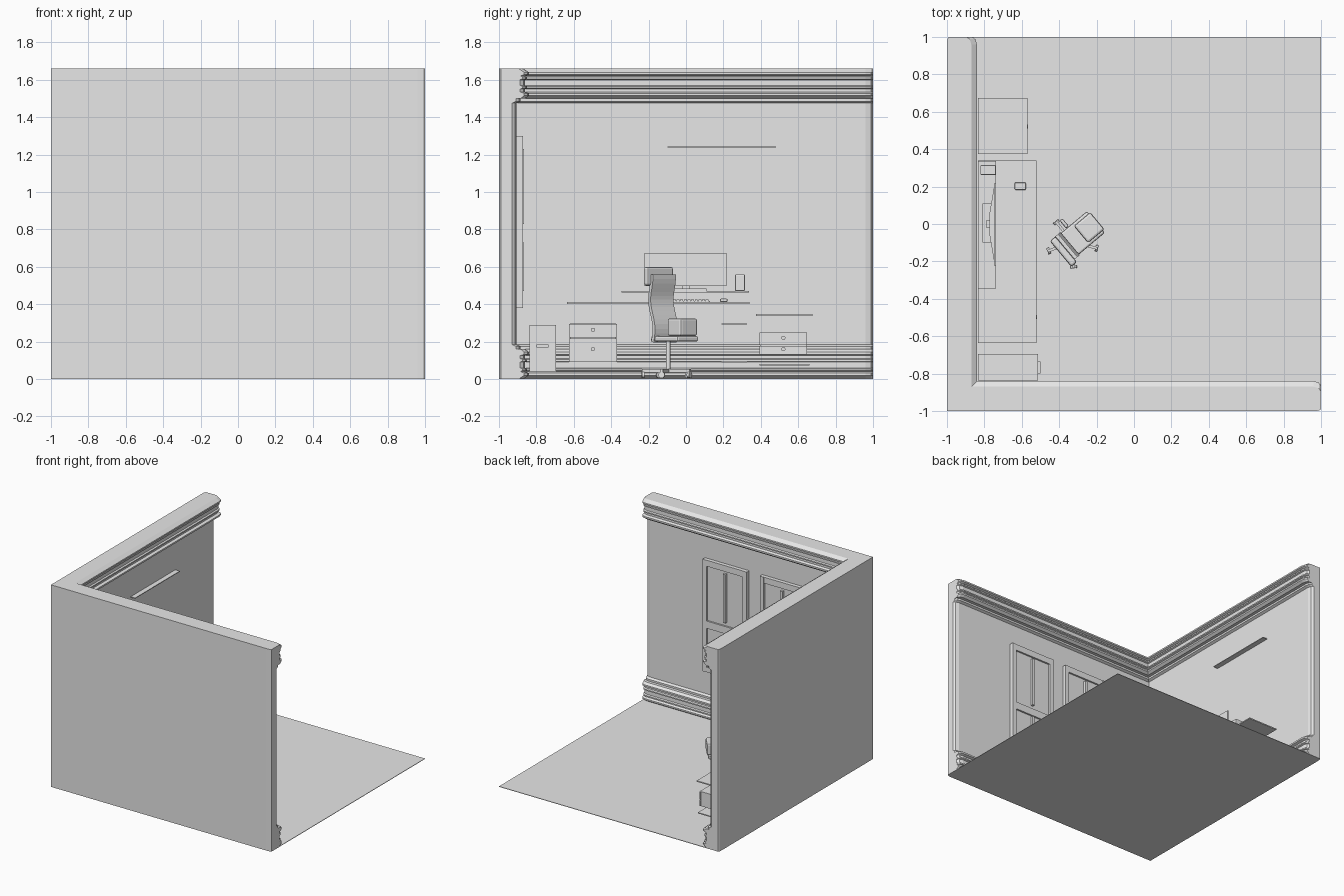
import bpy, bmesh, math
from mathutils import Matrix, Vector

cube = bpy.data.objects.get("Cube")
if cube:
    bpy.data.objects.remove(cube, do_unlink=True)

grey = bpy.data.materials.new("plain grey")
grey.use_nodes = True
grey.diffuse_color = (0.8, 0.8, 0.8, 1)
grey.node_tree.nodes["Principled BSDF"].inputs["Base Color"].default_value = (0.8, 0.8, 0.8, 1)


def finish(name, bm, matrix=None):
    bmesh.ops.recalc_face_normals(bm, faces=bm.faces)
    mesh = bpy.data.meshes.new(name)
    bm.to_mesh(mesh)
    bm.free()
    mesh.materials.append(grey)
    obj = bpy.data.objects.new(name, mesh)
    bpy.context.collection.objects.link(obj)
    if matrix:
        obj.matrix_world = matrix
    return obj


def add_box(bm, x, y, z):
    """Box from three (low, high) ranges."""
    size = Matrix.Diagonal((x[1] - x[0], y[1] - y[0], z[1] - z[0], 1))
    centre = Matrix.Translation((sum(x) / 2, sum(y) / 2, sum(z) / 2))
    bmesh.ops.create_cube(bm, size=1, matrix=centre @ size)


def box(name, x, y, z, matrix=None, bevel=0):
    bm = bmesh.new()
    add_box(bm, x, y, z)
    obj = finish(name, bm, matrix)
    if bevel:
        mod = obj.modifiers.new("soft edges", "BEVEL")
        mod.width, mod.segments = bevel, 2
    return obj


def cylinder(name, centre, radius, depth, axis="Z", top=None, sides=16, matrix=None):
    bm = bmesh.new()
    turn = Matrix.Rotation(math.pi / 2, 4, "Y") if axis == "X" else Matrix()
    bmesh.ops.create_cone(bm, cap_ends=True, segments=sides, radius1=radius,
                          radius2=radius if top is None else top, depth=depth,
                          matrix=Matrix.Translation(centre) @ turn)
    return finish(name, bm, matrix)


# Floor
HEIGHT = 1.66
box("floor", (-0.92, 1), (-0.92, 1), (0, 0.004))

# Two walls swept as one L, with the same moulding at top and bottom
crown = [(0.095, 1.475), (0.115, 1.485), (0.115, 1.5), (0.14, 1.5), (0.16, 1.515),
         (0.16, 1.528), (0.138, 1.535), (0.138, 1.55), (0.15, 1.555), (0.15, 1.565),
         (0.138, 1.57), (0.138, 1.6), (0.15, 1.605), (0.15, 1.615), (0.14, 1.62),
         (0.16, 1.628), (0.16, 1.64), (0.13, HEIGHT)]
base = [(d, HEIGHT - z) for d, z in reversed(crown)]
profile = [(0, 0)] + base + crown + [(0, HEIGHT)]


def section(bm, end, inset, outer, along_y):
    ring = []
    for d, z in profile:
        across = -1 + (d - inset if d else outer)
        pos = -1 + d if end is None else end
        ring.append(bm.verts.new((across, pos, z) if along_y else (pos, across, z)))
    return ring


bm = bmesh.new()
ends = [(1, 0.025, 0.01), (0.988, 0.008, 0.002), (0.96, 0, 0)]
rings = [section(bm, *e, True) for e in ends]
rings.append(section(bm, None, 0, 0, True))
rings += [section(bm, *e, False) for e in reversed(ends)]
count = len(profile)
for a, b in zip(rings, rings[1:]):
    for i in range(count):
        j = (i + 1) % count
        bm.faces.new((a[i], a[j], b[j], b[i]))
bm.faces.new(rings[0])
bm.faces.new(rings[-1])
finish("walls", bm)

# Windows on the inside of the front wall
for side, cx in (("left", 0.26), ("right", -0.26)):
    bm = bmesh.new()
    for s in (-1, 1):
        jamb = sorted((cx + s * 0.2, cx + s * 0.165))
        add_box(bm, jamb, (-0.91, -0.872), (0.38, 1.3))
    for z in ((0.38, 0.42), (0.74, 0.8), (1.25, 1.3)):
        add_box(bm, (cx - 0.165, cx + 0.165), (-0.91, -0.874), z)
    finish(side + "_window_frame", bm)
    box(side + "_window_pane", (cx - 0.165, cx + 0.165), (-0.91, -0.888), (0.42, 1.25))
    for part, z in (("upper", (0.83, 1.23)), ("lower", (0.47, 0.73))):
        box(f"{side}_{part}_window_bar", (cx - 0.01, cx + 0.01), (-0.9, -0.866), z)

# Narrow wall shelf
box("wall_ledge", (-0.91, -0.865), (-0.1, 0.48), (1.238, 1.244))

# Desk with raised monitor shelf and side shelves
box("desk_top", (-0.834, -0.52), (-0.637, 0.34), (0.4, 0.412))
box("monitor_shelf", (-0.834, -0.738), (-0.345, 0.338), (0.463, 0.471))
for name, z in (("desk_upper_shelf", 0.292), ("desk_lower_shelf", 0.088)):
    box(name, (-0.834, -0.54), (0.19, 0.325), (z, z + 0.006))


def drawers(name, front, y, levels):
    box(name + "_body", (-0.834, front - 0.012), (y[0] + 0.004, y[1] - 0.004),
        (levels[0], levels[-1]))
    mid = sum(y) / 2
    for i, (low, high) in enumerate(zip(levels, levels[1:])):
        box(f"{name}_drawer_{i}", (front - 0.012, front), y, (low + 0.002, high - 0.002))
        cylinder(f"{name}_handle_{i}", (front + 0.004, mid, (low + high) / 2 + 0.005),
                 0.011, 0.01, "X")


drawers("desk_pedestal", -0.527, (-0.625, -0.37), (0.09, 0.22, 0.297))
drawers("nightstand", -0.575, (0.393, 0.648), (0.13, 0.18, 0.25))
box("nightstand_top", (-0.834, -0.57), (0.375, 0.675), (0.338, 0.347))
box("nightstand_base", (-0.834, -0.57), (0.393, 0.66), (0.072, 0.08))

# Floor cabinet in the corner
box("floor_cabinet", (-0.834, -0.512), (-0.838, -0.695), (0.04, 0.29))
box("floor_cabinet_handle", (-0.512, -0.5), (-0.8, -0.735), (0.17, 0.185))

# Monitor and stand
box("monitor_screen", (-0.748, -0.738), (-0.222, 0.217), (0.498, 0.674))
bm = bmesh.new()
outline = [(-0.748, -0.2), (-0.748, 0.2), (-0.772, 0.06), (-0.772, -0.06)]
bottom = [bm.verts.new((x, y, 0.52)) for x, y in outline]
top = [bm.verts.new((x, y, 0.65)) for x, y in outline]
bm.faces.new(bottom)
bm.faces.new(top)
for i in range(4):
    j = (i + 1) % 4
    bm.faces.new((bottom[i], bottom[j], top[j], top[i]))
finish("monitor_back", bm)
box("monitor_neck", (-0.792, -0.772), (-0.02, 0.02), (0.475, 0.6))
box("monitor_foot", (-0.81, -0.745), (-0.1, 0.11), (0.471, 0.483))

# Speaker, keyboard and mouse
box("speaker", (-0.822, -0.738), (0.262, 0.315), (0.471, 0.56), bevel=0.006)
box("keyboard_base", (-0.662, -0.572), (-0.19, 0.127), (0.412, 0.418))
bm = bmesh.new()
for row in range(5):
    for col in range(16):
        x, y = -0.658 + row * 0.0172, -0.186 + col * 0.0194
        add_box(bm, (x, x + 0.0135), (y, y + 0.0155), (0.418, 0.425))
finish("keyboard_keys", bm)
box("mouse", (-0.638, -0.578), (0.182, 0.222), (0.412, 0.43), bevel=0.006)

# Office chair, turned away from the desk
chair = Matrix.Translation((-0.33, -0.095, 0)) @ Matrix.Rotation(math.radians(40), 4, "Z")
for i in range(5):
    turn = chair @ Matrix.Rotation(i * math.tau / 5 + 0.3, 4, "Z")
    box(f"chair_leg_{i}", (0, 0.14), (-0.007, 0.007), (0.035, 0.055), turn)
    cylinder(f"chair_caster_{i}", (0.135, 0, 0.022), 0.017, 0.014, "X", matrix=turn)
cylinder("chair_stem", (0, 0, 0.125), 0.012, 0.16, matrix=chair)
box("chair_seat", (-0.06, 0.165), (-0.075, 0.075), (0.2, 0.23), chair, bevel=0.01)
box("chair_cushion", (0.06, 0.175), (-0.06, 0.06), (0.23, 0.325), chair, bevel=0.012)
box("chair_lever", (0.02, 0.04), (0.075, 0.13), (0.225, 0.3), chair, bevel=0.008)

bm = bmesh.new()
pairs = []
for i in range(17):
    t = i / 16
    u = -0.045 - 0.02 * t + 0.014 * math.sin(t * math.tau * 1.25)
    pairs.append([bm.verts.new((u, s * 0.08, 0.2 + 0.36 * t)) for s in (-1, 1)])
for a, b in zip(pairs, pairs[1:]):
    bm.faces.new((a[0], a[1], b[1], b[0]))
backrest = finish("chair_backrest", bm, chair)
backrest.modifiers.new("thickness", "SOLIDIFY").thickness = 0.02
box("chair_headrest", (-0.09, -0.05), (-0.1, 0.08), (0.5, 0.6), chair, bevel=0.012)
